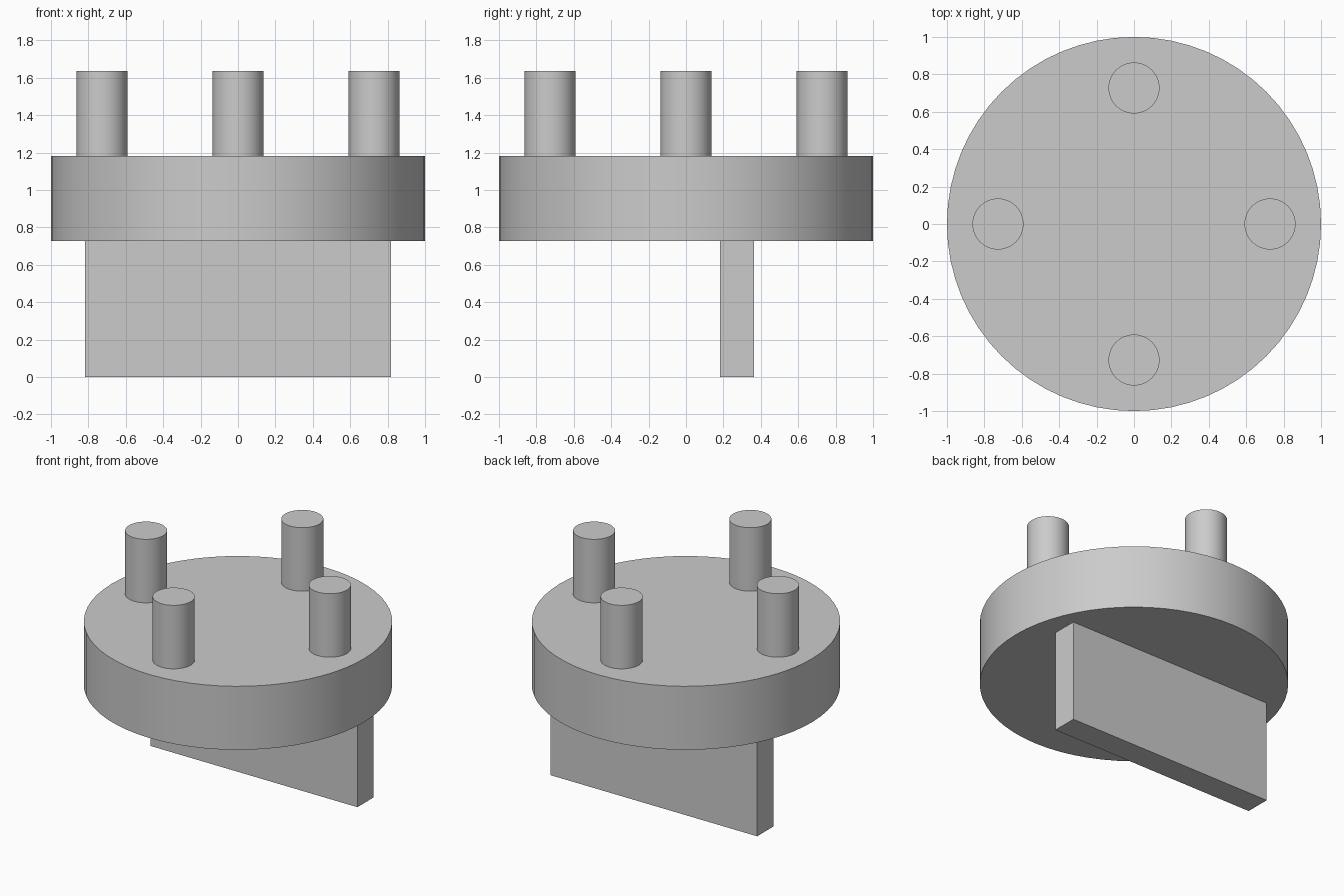
import bpy
import math

cube = bpy.data.objects.get("Cube")
if cube:
    bpy.data.objects.remove(cube, do_unlink=True)

# Single plain grey finish
grey = bpy.data.materials.new("plain grey")
grey.use_nodes = True
colour = (0.6, 0.6, 0.6, 1)
grey.diffuse_color = colour
grey.node_tree.nodes["Principled BSDF"].inputs["Base Color"].default_value = colour

U = 1 / 11  # design unit: the disc radius is 11 units
BLADE_TOP, DISC_TOP, PEG_TOP = 8 * U, 13 * U, 18 * U


def cylinder(name, x, y, radius, bottom, top, sides):
    bpy.ops.mesh.primitive_cylinder_add(
        vertices=sides, radius=radius, depth=top - bottom,
        location=(x, y, (bottom + top) / 2))
    obj = bpy.context.object
    obj.name = name
    obj.data.materials.append(grey)
    bpy.ops.object.shade_smooth_by_angle(angle=math.radians(30))
    return obj


# Round base plate
cylinder("disc", 0, 0, 11 * U, BLADE_TOP, DISC_TOP, 64)

# Four pegs, a quarter turn apart
for i, side in enumerate(("left", "back", "right", "front")):
    a = i * math.pi / 2
    cylinder(f"{side}_peg", 8 * U * math.cos(a), 8 * U * math.sin(a),
             1.5 * U, DISC_TOP, PEG_TOP, 48)

# Upright blade below the disc, set behind the centre
bpy.ops.mesh.primitive_cube_add(size=1, location=(0, 3 * U, BLADE_TOP / 2))
blade = bpy.context.object
blade.name = "blade"
blade.scale = (18 * U, 2 * U, BLADE_TOP)
bpy.ops.object.transform_apply(location=False, rotation=False, scale=True)
blade.data.materials.append(grey)
